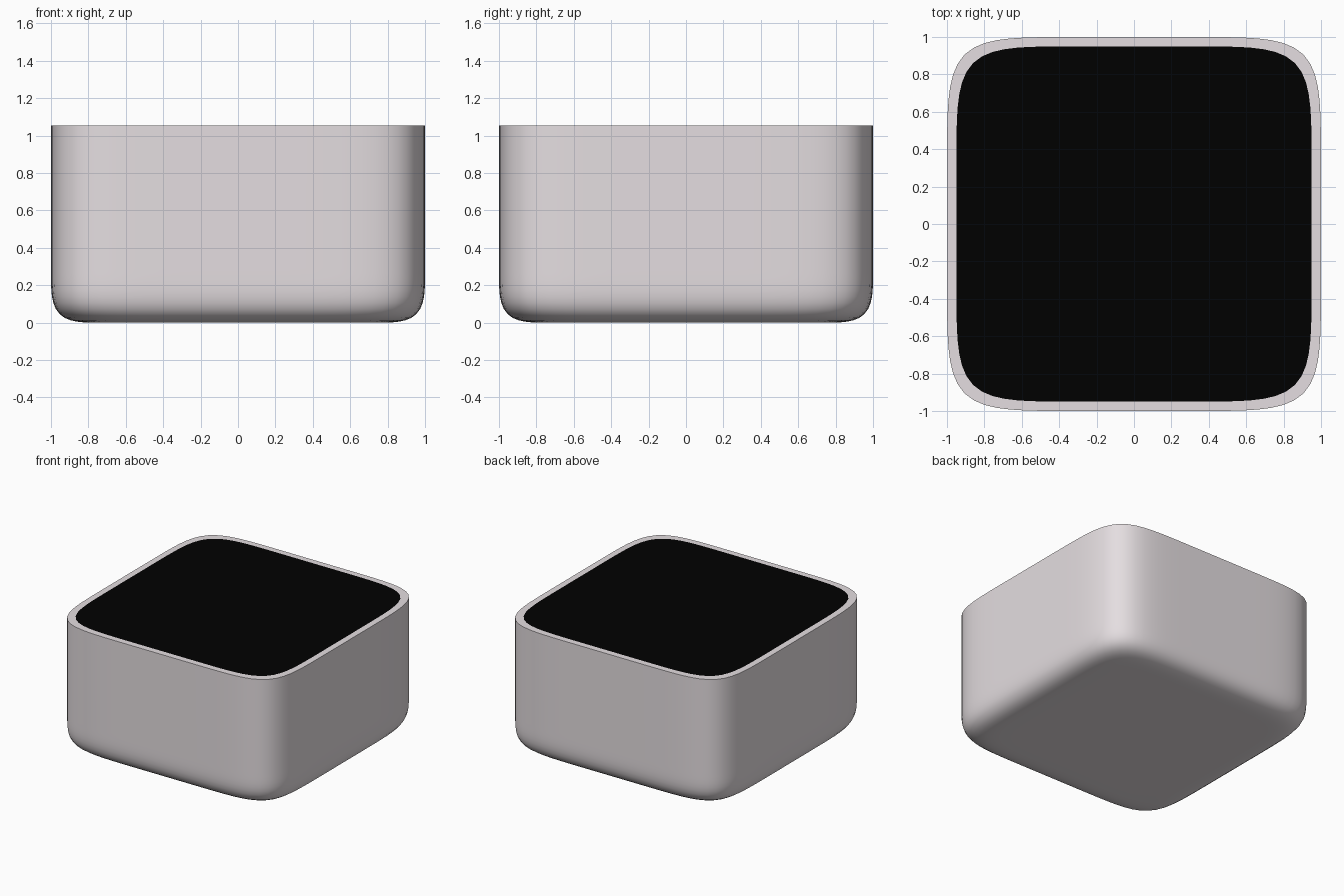
import bpy, bmesh
from math import radians, cos, sin, pi

if "Cube" in bpy.data.objects:
    bpy.data.objects.remove(bpy.data.objects["Cube"])

HEIGHT = 1.055
WALL = 0.05
SQUARENESS = 7      # exponent of the rounded-square plan
BASE_R = 0.29       # reach of the rounded bottom edge
BASE_P = 4          # its squareness
SIDES, STEPS = 128, 16


def material(name, rgb):
    mat = bpy.data.materials.new(name)
    mat.diffuse_color = (*rgb, 1)
    mat.use_nodes = True
    mat.node_tree.nodes["Principled BSDF"].inputs["Base Color"].default_value = mat.diffuse_color
    return mat


def ring(bm, scale, z):
    verts = []
    for i in range(SIDES):
        a = 2 * pi * i / SIDES
        c, s = cos(a), sin(a)
        r = scale * (abs(c) ** SQUARENESS + abs(s) ** SQUARENESS) ** (-1 / SQUARENESS)
        verts.append(bm.verts.new((r * c, r * s, z)))
    return verts


# Side profile: soft bottom edge, straight wall, flat rim
profile = []
for k in range(STEPS + 1):
    a = pi / 2 * k / STEPS
    c, s = max(cos(a), 0), sin(a)
    r = BASE_R * (c ** BASE_P + s ** BASE_P) ** (-1 / BASE_P)
    profile.append((1 - BASE_R + r * s, BASE_R - r * c))
profile += [(1, HEIGHT), (1 - WALL, HEIGHT)]

# Body with a flush black top panel
bm = bmesh.new()
rings = [ring(bm, s, z) for s, z in profile]
bm.faces.new(rings[0][::-1])
for lo, hi in zip(rings, rings[1:]):
    for i in range(SIDES):
        j = (i + 1) % SIDES
        bm.faces.new((lo[i], lo[j], hi[j], hi[i]))
bm.faces.new(rings[-1]).material_index = 1
mesh = bpy.data.meshes.new("body")
bm.to_mesh(mesh)
bm.free()
body = bpy.data.objects.new("body", mesh)
bpy.context.collection.objects.link(body)
mesh.materials.append(material("pale_shell", (0.78, 0.73, 0.75)))
mesh.materials.append(material("black_panel", (0, 0, 0)))

bpy.context.view_layer.objects.active = body
body.select_set(True)
bpy.ops.object.shade_smooth_by_angle(angle=radians(40))
